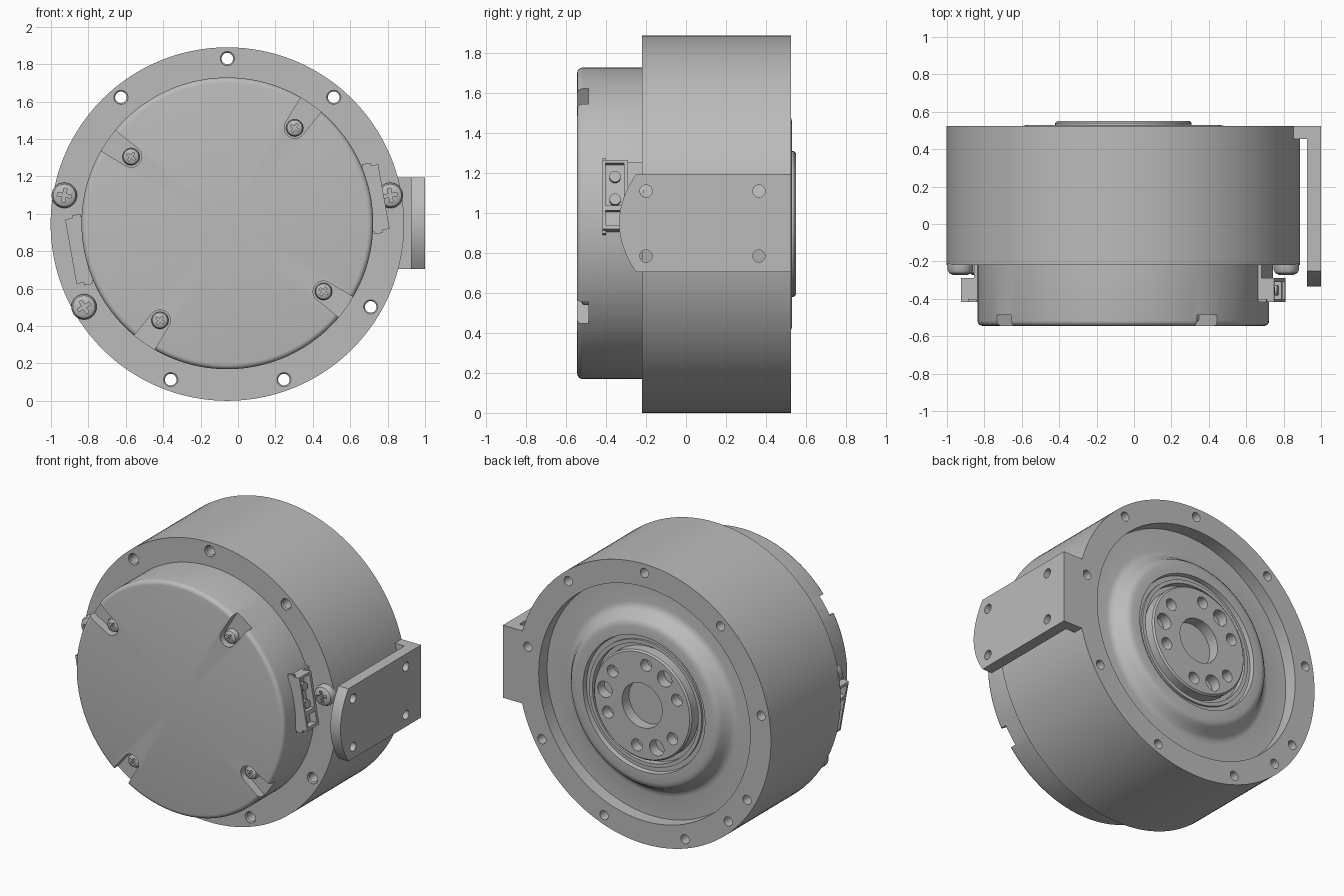
import bpy, bmesh
from math import radians, cos, sin, pi
from mathutils import Matrix, Vector

if "Cube" in bpy.data.objects:
    bpy.data.objects.remove(bpy.data.objects["Cube"])

grey = bpy.data.materials.new("machined_grey")
grey.use_nodes = True
grey.diffuse_color = (0.5, 0.5, 0.5, 1)
grey.node_tree.nodes["Principled BSDF"].inputs["Base Color"].default_value = (0.5, 0.5, 0.5, 1)

CENTRE = Matrix.Translation((-0.057, 0, 0.945))   # the motor axis runs along y


def polar(angle, r=0.0):
    """Frame whose x points outward from the motor axis."""
    return CENTRE @ Matrix.Rotation(-radians(angle), 4, 'Y') @ Matrix.Translation((r, 0, 0))


def lathe(bm, profile, mat=CENTRE, steps=32):
    """Revolve (radius, y) points around the local y axis."""
    part = bmesh.new()
    vs = [part.verts.new((r, y, 0)) for r, y in profile]
    es = [part.edges.new(p) for p in zip(vs, vs[1:])]
    bmesh.ops.spin(part, geom=vs + es, cent=(0, 0, 0), axis=(0, 1, 0),
                   angle=2 * pi, steps=steps, use_merge=True)
    bmesh.ops.remove_doubles(part, verts=part.verts, dist=1e-5)
    merge(bm, part, mat)


def prism(bm, outline, y0, y1, mat=CENTRE):
    """Extrude an (x, z) outline from y0 to y1."""
    part = bmesh.new()
    face = part.faces.new([part.verts.new((x, y0, z)) for x, z in outline])
    out = bmesh.ops.extrude_face_region(part, geom=[face])["geom"]
    moved = [v for v in out if isinstance(v, bmesh.types.BMVert)]
    bmesh.ops.translate(part, verts=moved, vec=Vector((0, y1 - y0, 0)))
    merge(bm, part, mat)


def merge(bm, part, mat):
    bmesh.ops.transform(part, matrix=mat, verts=part.verts)
    bmesh.ops.recalc_face_normals(part, faces=part.faces)
    temp = bpy.data.meshes.new("temp")
    part.to_mesh(temp)
    part.free()
    bm.from_mesh(temp)
    bpy.data.meshes.remove(temp)


def rod(bm, r, y0, y1, mat, steps=24):
    lathe(bm, [(0, y0), (r, y0), (r, y1), (0, y1)], mat, steps)


def box(bm, x, y, z, mat=Matrix()):
    prism(bm, [(x[0], z[0]), (x[1], z[0]), (x[1], z[1]), (x[0], z[1])], y[0], y[1], mat)


def make(name, bm):
    mesh = bpy.data.meshes.new(name)
    bm.to_mesh(mesh)
    bm.free()
    mesh.materials.append(grey)
    ob = bpy.data.objects.new(name, mesh)
    bpy.context.scene.collection.objects.link(ob)
    return ob


def finish(name, bm, cutter=None):
    """Create the object, cut it and shade it."""
    ob = make(name, bm)
    bpy.ops.object.select_all(action='DESELECT')
    ob.select_set(True)
    bpy.context.view_layer.objects.active = ob
    if cutter is not None:
        tool = make(name + "_cutter", cutter)
        tool.hide_render = True
        mod = ob.modifiers.new("cut", 'BOOLEAN')
        mod.operation, mod.solver, mod.object = 'DIFFERENCE', 'EXACT', tool
        bpy.ops.object.modifier_apply(modifier=mod.name)
        bpy.data.objects.remove(tool)
    bpy.ops.object.shade_smooth_by_angle(angle=radians(32))
    return ob


# Main housing: drum with a dished back and a rounded swell around the hub
swell = [(0.64 - 0.06 * sin(t), 0.495 - 0.06 * cos(t)) for t in (0, .4, .8, 1.2)]
crest = [(0.515 + 0.055 * cos(t), 0.475 + 0.055 * sin(t)) for t in (.3, .7, 1.1, pi / 2)]
bm, cut = bmesh.new(), bmesh.new()
lathe(bm, [(0, -0.22), (0.945, -0.22), (0.945, 0.525), (0.79, 0.525), (0.79, 0.435)]
      + swell + crest
      + [(0.455, 0.53), (0.45, 0.50), (0.42, 0.50), (0.42, 0.515), (0.395, 0.515),
         (0.395, 0.47), (0, 0.47)], steps=128)
for i in range(9):
    lathe(cut, [(0, -0.3), (0.038, -0.3), (0.038, -0.215), (0.031, -0.208),
                (0.031, 0.6), (0, 0.6)], polar(10 + 40 * i, 0.885), 24)
rod(cut, 0.031, 0.42, 0.6, polar(225, 0.885))
finish("housing", bm, cut)

# Output hub with bore and three groups of holes
bm, cut = bmesh.new(), bmesh.new()
lathe(bm, [(0, 0.46), (0.365, 0.46), (0.365, 0.54), (0.355, 0.55), (0, 0.55)], steps=96)
rod(cut, 0.15, 0.475, 0.6, CENTRE, 48)
for base in (7, 127, 247):
    for offset, r in ((-31, 0.04), (0, 0.054), (31, 0.04)):
        rod(cut, r, 0.48, 0.6, polar(base + offset, 0.28))
finish("output_hub", bm, cut)

# Front cap with rounded lip and four open screw pockets
CAP = Matrix.Translation((0, 0, 0.004)) @ CENTRE
bm, cut = bmesh.new(), bmesh.new()
lip = [(0.752 + 0.028 * sin(t * pi / 8), -0.517 - 0.028 * cos(t * pi / 8)) for t in range(5)]
lathe(bm, [(0, -0.545)] + lip + [(0.78, -0.21), (0, -0.21)], CAP, 128)
pocket = [(0.628 + 0.056 * cos(a), 0.056 * sin(a))
          for a in (pi / 2 + pi * i / 12 for i in range(13))]
for i in range(4):
    prism(cut, [(0.9, 0.075)] + pocket + [(0.9, -0.075)], -0.6, -0.487, polar(55 + 90 * i))
finish("front_cap", bm, cut)


# Pan-head screws with cross slots
def screw(name, r, base, height, mat):
    bm, cut = bmesh.new(), bmesh.new()
    top = base - height
    lathe(bm, [(0, base + 0.01), (r, base + 0.01), (r, base - height * 0.5),
               (r * 0.88, top + height * 0.2), (r * 0.6, top), (0, top)], mat, 32)
    w, n = r * 0.55, r * 0.13
    cross = [(n, n), (n, w), (-n, w), (-n, n), (-w, n), (-w, -n),
             (-n, -n), (-n, -w), (n, -w), (n, -n), (w, -n), (w, n)]
    prism(cut, cross, top - 0.05, top + height * 0.55, mat)
    finish(name, bm, cut)


for i in range(4):
    screw(f"cap_screw_{i + 1}", 0.046, -0.487, 0.04, polar(55 + 90 * i, 0.628))
for i, a in enumerate((10, 170, 210)):
    screw(f"flange_screw_{i + 1}", 0.068, -0.22, 0.052, polar(a, 0.885))

# Two opposite cable connectors with open sockets
for side, a in (("left", 10), ("right", 190)):
    m = polar(a)
    bm, cut = bmesh.new(), bmesh.new()
    box(bm, (0.755, 0.85), (-0.417, -0.29), (-0.175, 0.175), m)
    box(cut, (0.80, 0.9), (-0.402, -0.31), (-0.055, 0.16), m)
    box(cut, (0.80, 0.9), (-0.402, -0.31), (-0.155, -0.08), m)
    finish(side + "_connector", bm, cut)
    bm = bmesh.new()
    for z in (-0.02, 0.095):
        rod(bm, 0.028, -0.835, -0.79,
            m @ Matrix.Translation((0, -0.355, z)) @ Matrix.Rotation(pi / 2, 4, 'Z'))
    for z in (-0.18, 0.18):
        box(bm, (0.765, 0.81), (-0.417, -0.40), (z - 0.01, z + 0.01), m)
    finish(side + "_connector_pins", bm)
    bm = bmesh.new()
    box(bm, (0.72, 0.782), (-0.30, -0.21), (-0.17, 0.175), m)
    finish(side + "_connector_foot", bm)

# Side mounting bracket: drilled plate with a bowed front edge, and its back web
SIDE = Matrix.Rotation(pi / 2, 4, 'Z')   # outline x becomes world y
bm, cut = bmesh.new(), bmesh.new()
bow = [(-0.335 + 0.085 * t * t, 0.95 + 0.245 * t) for t in (i / 8 for i in range(-8, 9))]
prism(bm, [(0.525, 0.705)] + bow + [(0.525, 1.195)], -1.0, -0.925, SIDE)
for y in (-0.2, 0.365):
    for z in (0.785, 1.11):
        rod(cut, 0.031, -1.1, -0.85, SIDE @ Matrix.Translation((y, 0, z)))
finish("bracket_plate", bm, cut)
bm = bmesh.new()
box(bm, (0.85, 0.93), (0.455, 0.525), (0.705, 1.195))
finish("bracket_web", bm)
